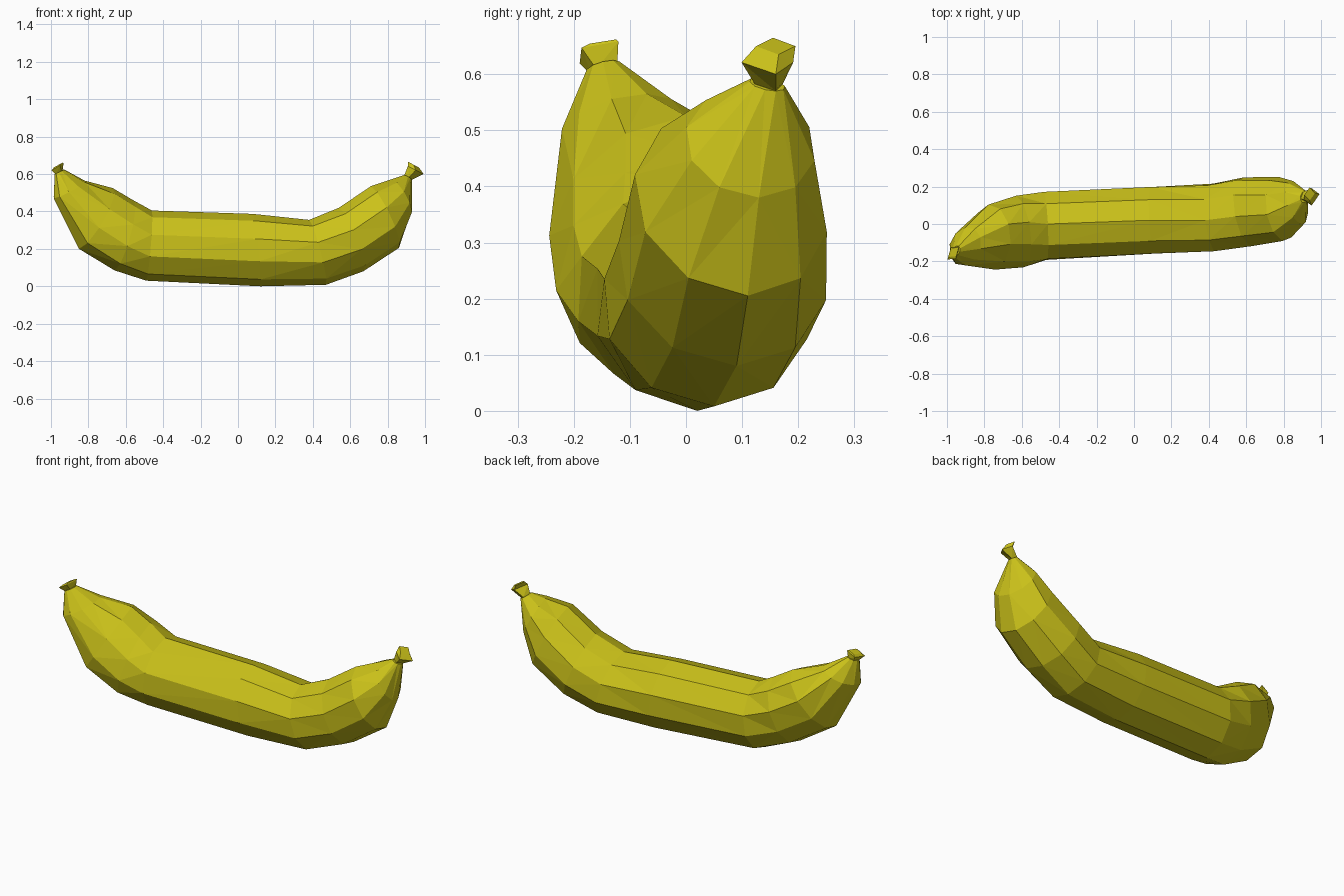
import bpy, bmesh, math
from mathutils import Vector

yellow = bpy.data.materials.new("yellow_peel")
yellow.diffuse_color = (0.60, 0.54, 0.01, 1)


def loft(name, rings, sides, phase=0.0):
    """Skin closed rings; each is (outer point, inner point, half width, side skew)."""
    bm = bmesh.new()
    loops = []
    for outer, inner, w, skew in rings:
        o, i = Vector(outer), Vector(inner)
        c, up, side = (o + i) / 2, (i - o) / 2, Vector((skew * w, w, 0))
        loop = []
        for k in range(sides):
            a = phase + 2 * math.pi * k / sides
            loop.append(bm.verts.new(c + up * math.cos(a) + side * math.sin(a)))
        loops.append(loop)
    for a, b in zip(loops, loops[1:]):
        for k in range(sides):
            n = (k + 1) % sides
            bm.faces.new((a[k], a[n], b[n], b[k]))
    bm.faces.new(loops[0])
    bm.faces.new(loops[-1])
    bmesh.ops.triangulate(bm, faces=bm.faces[:])
    bmesh.ops.recalc_face_normals(bm, faces=bm.faces[:])
    mesh = bpy.data.meshes.new(name)
    bm.to_mesh(mesh)
    bm.free()
    mesh.materials.append(yellow)
    obj = bpy.data.objects.new(name, mesh)
    bpy.context.collection.objects.link(obj)
    return obj


# Curved fruit body, left end to right end
loft("banana_body", [
    ((-0.98, -0.165, 0.60), (-0.93, -0.13, 0.625), 0.025, -0.2),
    ((-0.985, -0.17, 0.47), (-0.82, -0.07, 0.565), 0.09, -0.3),
    ((-0.85, -0.14, 0.20), (-0.67, 0.0, 0.525), 0.16, -0.3),
    ((-0.66, -0.09, 0.085), (-0.56, 0.01, 0.46), 0.185, -0.2),
    ((-0.49, -0.02, 0.03), (-0.46, 0.0, 0.405), 0.188, -0.05),
    ((0.12, 0.02, 0.0), (0.08, 0.02, 0.387), 0.187, -0.05),
    ((0.47, 0.05, 0.008), (0.38, 0.02, 0.355), 0.185, -0.1),
    ((0.67, 0.09, 0.08), (0.54, 0.04, 0.42), 0.186, -0.2),
    ((0.86, 0.11, 0.205), (0.71, 0.05, 0.535), 0.170, -0.2),
    ((0.92, 0.13, 0.38), (0.82, 0.10, 0.572), 0.115, -0.3),
    ((0.93, 0.16, 0.57), (0.89, 0.13, 0.595), 0.028, -0.2),
], 10)

# Flared four-sided nubs at both tips
loft("left_tip", [
    ((-0.975, -0.16, 0.595), (-0.935, -0.13, 0.615), 0.022, -0.2),
    ((-1.0, -0.175, 0.618), (-0.93, -0.135, 0.66), 0.042, 0.0),
    ((-0.985, -0.165, 0.635), (-0.935, -0.135, 0.663), 0.03, 0.0),
], 4, math.pi / 8)
loft("right_tip", [
    ((0.93, 0.16, 0.57), (0.89, 0.135, 0.595), 0.025, -0.2),
    ((0.992, 0.16, 0.60), (0.908, 0.13, 0.642), 0.046, 0.0),
    ((0.968, 0.165, 0.635), (0.91, 0.155, 0.665), 0.035, 0.0),
], 4)
